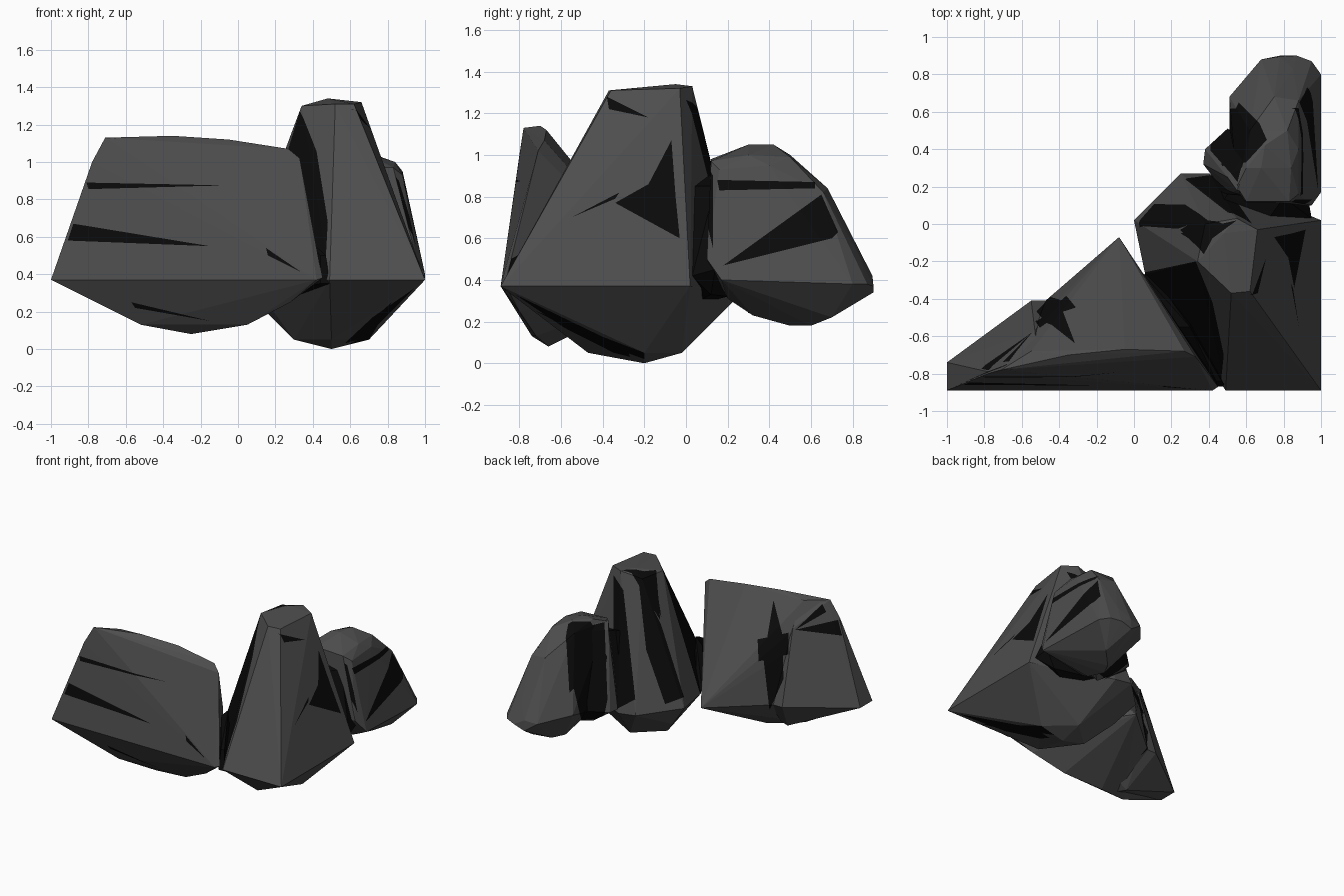
import bpy, bmesh, math
from mathutils import Vector

def material(name, c):
    m = bpy.data.materials.new(name)
    m.diffuse_color = (c, c, c, 1)
    return m

GREY = material("charcoal stone", 0.075)
BLACK = material("black stone", 0.003)

# Projection directions for painted shards: (right, up, toward viewer)
a, e = math.radians(35), math.radians(22.5)
bl_right = Vector((-math.cos(a), -math.sin(a), 0))
bl_to = Vector((-math.sin(a) * math.cos(e), math.cos(a) * math.cos(e), math.sin(e)))
VIEWS = {
    "front": (Vector((1, 0, 0)), Vector((0, 0, 1)), Vector((0, -1, 0))),
    "right": (Vector((0, 1, 0)), Vector((0, 0, 1)), Vector((1, 0, 0))),
    "top": (Vector((1, 0, 0)), Vector((0, 1, 0)), Vector((0, 0, 1))),
    "back": (bl_right, bl_to.cross(bl_right), bl_to),
}

def paint(bm, view, pts):
    """Cut a convex outline into the faces turned to the view and blacken it."""
    r, u, t = VIEWS[view]
    base = Vector((0, 0, 0.67)) if view == "back" else Vector((0, 0, 0))
    loop = [base + r * x + u * y for x, y in pts]
    mid = sum(loop, Vector()) / len(loop)
    bm.normal_update()
    faces = [f for f in bm.faces if f.normal.dot(t) > 0.03]
    for p, q in zip(loop, loop[1:] + loop[:1]):
        n = (q - p).cross(t).normalized()
        if n.dot(mid - p) < 0:
            n = -n
        edges = {ed for f in faces for ed in f.edges}
        verts = {v for f in faces for v in f.verts}
        res = bmesh.ops.bisect_plane(bm, geom=list(verts) + list(edges) + faces,
                                     plane_co=p, plane_no=n, dist=1e-5)
        cand = {g for g in res["geom"] if isinstance(g, bmesh.types.BMFace)}
        cand |= {f for f in faces if f.is_valid}
        faces = [f for f in cand if n.dot(f.calc_center_median() - p) > 0]
        if not faces:
            return
    for f in faces:
        f.material_index = 1

def rock(name, pts, patches=(), mats=(GREY, BLACK)):
    """Faceted stone: hull of a few corner points, with black shards."""
    bm = bmesh.new()
    for p in pts:
        bm.verts.new(p)
    bmesh.ops.convex_hull(bm, input=bm.verts[:])
    junk = [v for v in bm.verts if not v.link_faces]
    bmesh.ops.delete(bm, geom=junk, context='VERTS')
    bmesh.ops.recalc_face_normals(bm, faces=bm.faces[:])
    for view, outline in patches:
        paint(bm, view, outline)
    me = bpy.data.meshes.new(name)
    bm.to_mesh(me)
    bm.free()
    for m in mats:
        me.materials.append(m)
    ob = bpy.data.objects.new(name, me)
    bpy.context.collection.objects.link(ob)
    return ob

def px(*pts):
    return [((x - 685) / 141, (672 - y) / 141) for x, y in pts]

# Left wedge-shaped stone, with a side lobe and a black crease between
crease = [
    ("back", px((773, 601), (782, 635), (783, 680), (769, 712), (763, 660))),
    ("back", px((757, 640), (788, 633), (788, 655), (758, 662))),
    ("back", px((795, 630), (822, 604), (826, 612))),
    ("back", px((795, 630), (838, 620), (842, 636)))]
rock("left_stone", [
    (-1, -.89, .37), (.42, -.89, .37), (.45, -.87, .38), (-.08, -.07, .38),
    (-.42, -.43, .38), (-.97, -.84, .38),
    (-.71, -.78, 1.13), (-.78, -.80, 1.0), (-.35, -.70, 1.14), (-.05, -.67, 1.12),
    (.27, -.68, 1.07), (.33, -.71, 1.02), (-.55, -.68, 1.12),
    (-.25, -.66, .08), (-.52, -.74, .13), (.05, -.72, .13), (.28, -.8, .25)], crease + [
    ("front", [(-.81, .89), (-.8, .855), (-.07, .875)]),
    ("front", [(-.88, .67), (-.91, .58), (-.15, .55)]),
    ("front", [(.15, .54), (.16, .50), (.34, .41)]),
    ("front", [(-.57, .25), (-.55, .22), (-.15, .15)])])
rock("left_side_lobe", [
    (-1, -.89, .37), (-1, -.74, .37), (-.55, -.41, .38), (-.41, -.41, .38),
    (-.53, -.57, .93), (-.70, -.76, 1.12), (-.78, -.79, 1.0), (-.52, -.67, 1.08),
    (-.45, -.62, .13), (-.3, -.6, .2), (-.4, -.7, .13)], crease)

# Tall middle stone
rock("tall_stone", [
    (.49, -.89, .37), (1, -.89, .37), (1, .02, .37), (0, .02, .39), (.06, -.27, .38),
    (.25, .27, .36), (.4, .27, .34), (.9, .06, .36),
    (.34, -.2, 1.30), (.52, -.37, 1.31), (.62, -.36, 1.31), (.66, -.03, 1.32),
    (.55, .03, 1.33), (.48, -.05, 1.34), (.38, .0, 1.3),
    (.5, -.2, 0), (.3, -.2, .05), (.7, -.2, .05), (.5, -.47, .05), (.5, -.02, .05),
    (.15, -.05, .2), (.35, .2, .28)], [
    ("top", [(.05, -.26), (.33, -.2), (.42, -.42), (.48, -.7), (.46, -.89), (.4, -.85)]),
    ("top", [(.25, -.05), (.55, .02), (.36, -.12)]),
    ("front", [(.57, .03), (.72, .17), (.95, .33), (.68, .06)]),
    ("right", [(-.38, 1.28), (-.37, 1.22), (-.18, 1.18)]),
    ("right", [(-.34, .77), (-.18, .86), (-.06, .9), (-.03, .6)]),
    ("right", [(-.18, .86), (-.07, 1.07), (-.05, .8)]),
    ("right", [(-.55, .70), (-.32, .82), (-.34, .79)]),
    ("right", [(-.72, .25), (-.45, .11), (-.2, .02), (-.2, .05)]),
    ("back", px((637, 577), (660, 625), (683, 698), (664, 705), (645, 650))),
    ("back", px((630, 572), (655, 570), (659, 620))),
    ("back", px((612, 575), (622, 590), (634, 700), (612, 712)))])

# Rear stone: main body and a side lobe with a black cleft between them
rear_right = [
    ("right", [(.15, .88), (.62, .87), (.62, .84), (.16, .83)]),
    ("right", [(.18, .47), (.65, .81), (.73, .63), (.7, .6)]),
    ("right", [(.1, .95), (.13, .9), (.13, .55), (.19, .3), (.12, .4), (.1, .6)])]
cleft = [
    ("top", [(.45, .42), (.5, .53), (.56, .65), (.67, .54), (.71, .45),
             (.6, .33), (.47, .31)]),
    ("back", px((565, 630), (603, 622), (606, 700), (602, 720), (580, 722), (566, 660)))]
rock("rear_stone", [
    (.6, .12, .98), (.83, .12, .97), (.55, .2, 1.0), (.6, .3, 1.04),
    (.68, .3, 1.05), (.7, .42, 1.05), (.84, .3, 1.0), (.88, .4, .95), (.88, .16, .93),
    (.82, .5, .99), (.62, .5, 1.0), (.75, .68, .84), (.88, .66, .82),
    (.51, .68, .45), (.51, .55, .42), (.68, .88, .41), (.78, .895, .42), (.78, .9, .34),
    (.87, .9, .37), (.95, .87, .38), (.85, .83, .52), (1, .8, .38), (1, .17, .40),
    (.95, .1, .5), (.6, .1, .5), (.52, .17, .45),
    (.7, .5, .18), (.75, .6, .18), (.7, .32, .23), (.85, .7, .22), (.65, .2, .31)],
    rear_right + cleft)
rock("rear_side_lobe", [
    (.5, .15, .45), (.37, .32, .4), (.38, .4, .4), (.5, .51, .42), (.6, .11, .5),
    (.55, .18, 1.0), (.5, .25, .96), (.61, .32, 1.03), (.62, .4, .98), (.6, .3, .24),
    (.7, .4, .25), (.7, .15, .95)], cleft)

# Black matter joining the stones in the gaps
rock("front_gap_joint", [
    (.04, -.26, .4), (.12, -.3, .4), (.44, -.87, .35), (.49, -.87, .35),
    (.24, -.55, .6), (.3, -.55, .66), (.2, -.5, .3), (.3, -.5, .28),
    (.44, -.84, .5), (.47, -.84, .5)], mats=(BLACK,))
rock("rear_gap_joint", [
    (.42, .03, .9), (.72, .03, .85), (.95, .03, .42), (.4, .2, .35),
    (.5, .16, .92), (.8, .14, .85), (.93, .14, .45), (.6, .2, .32), (.85, .12, .33),
    (.6, .0, .27)], mats=(BLACK,))
